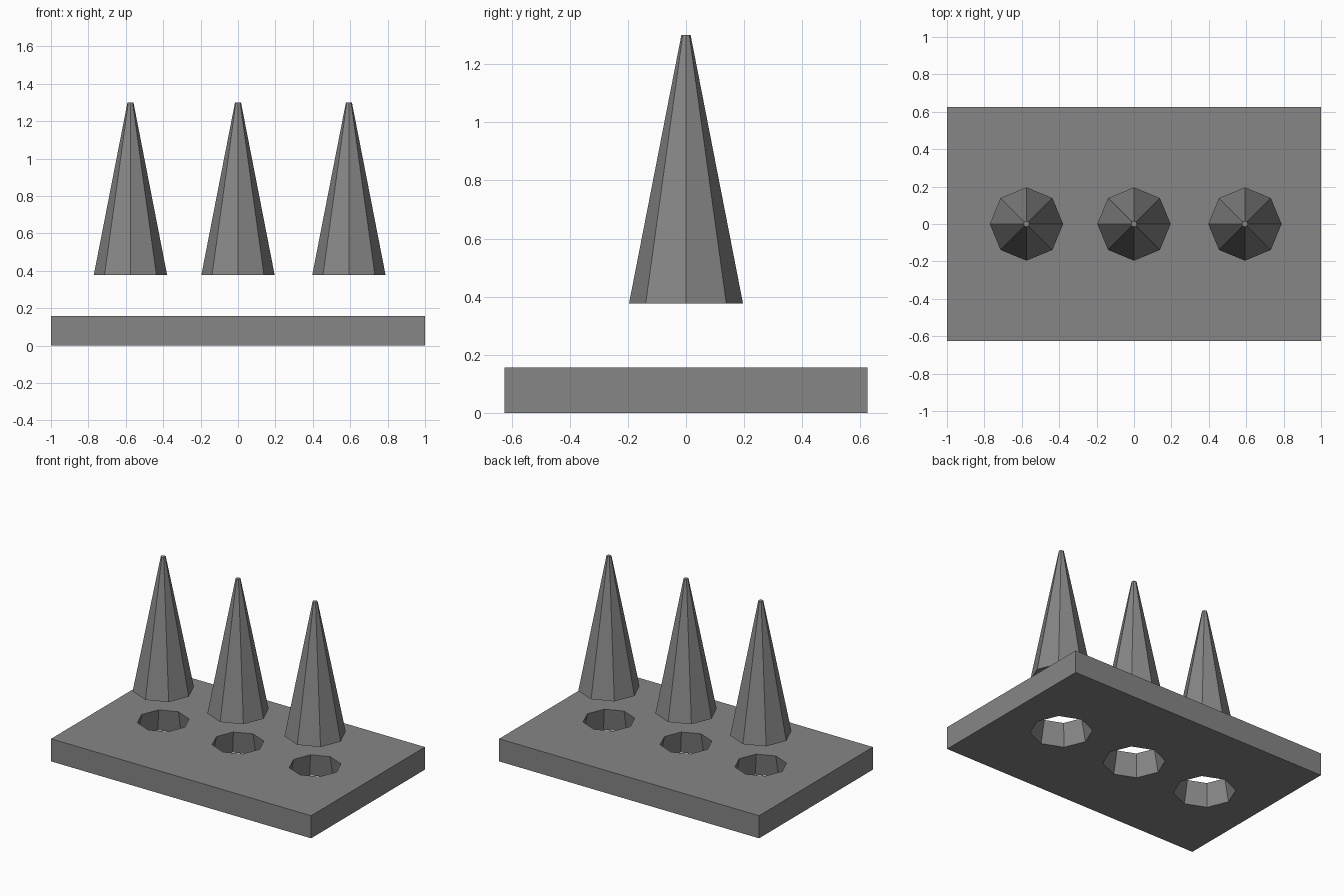
import bpy

if "Cube" in bpy.data.objects:
    bpy.data.objects.remove(bpy.data.objects["Cube"])

SIDES = 8
R_BASE, R_TIP = 0.196, 0.016
LIFT, TOP, PLATE = 0.377, 1.30, 0.157
SLOPE = (R_BASE - R_TIP) / (TOP - LIFT)

# Dark grey finish for every part
grey = bpy.data.materials.new("dark_grey")
grey.diffuse_color = (0.24, 0.24, 0.24, 1)
grey.use_nodes = True
grey.node_tree.nodes["Principled BSDF"].inputs["Base Color"].default_value = grey.diffuse_color


def tapered(name, x, z0, z1, r0, r1):
    bpy.ops.mesh.primitive_cone_add(vertices=SIDES, radius1=r0, radius2=r1,
                                    depth=z1 - z0, location=(x, 0, (z0 + z1) / 2))
    ob = bpy.context.object
    ob.name = name
    ob.data.materials.append(grey)
    return ob


# Base plate
bpy.ops.mesh.primitive_cube_add(size=1, location=(0, 0, PLATE / 2))
plate = bpy.context.object
plate.name = "base_plate"
plate.scale = (2.0, 1.25, PLATE)
bpy.ops.object.transform_apply(location=True, rotation=False, scale=True)
plate.data.materials.append(grey)

for i, x in enumerate((-0.575, 0.0, 0.593), 1):
    # Spike floating above its socket
    tapered(f"spike_{i}", x, LIFT, TOP, R_BASE, R_TIP)

    # Tapered socket through the plate, following the spike's slope
    cutter = tapered(f"socket_cutter_{i}", x, -0.1, 0.3,
                     R_BASE + 0.1 * SLOPE, R_BASE - 0.3 * SLOPE)
    cutter.hide_render = True
    bpy.context.view_layer.objects.active = plate
    cut = plate.modifiers.new(f"socket_{i}", 'BOOLEAN')
    cut.operation = 'DIFFERENCE'
    cut.solver = 'EXACT'
    cut.object = cutter
    bpy.ops.object.modifier_apply(modifier=cut.name)
    bpy.data.objects.remove(cutter)
